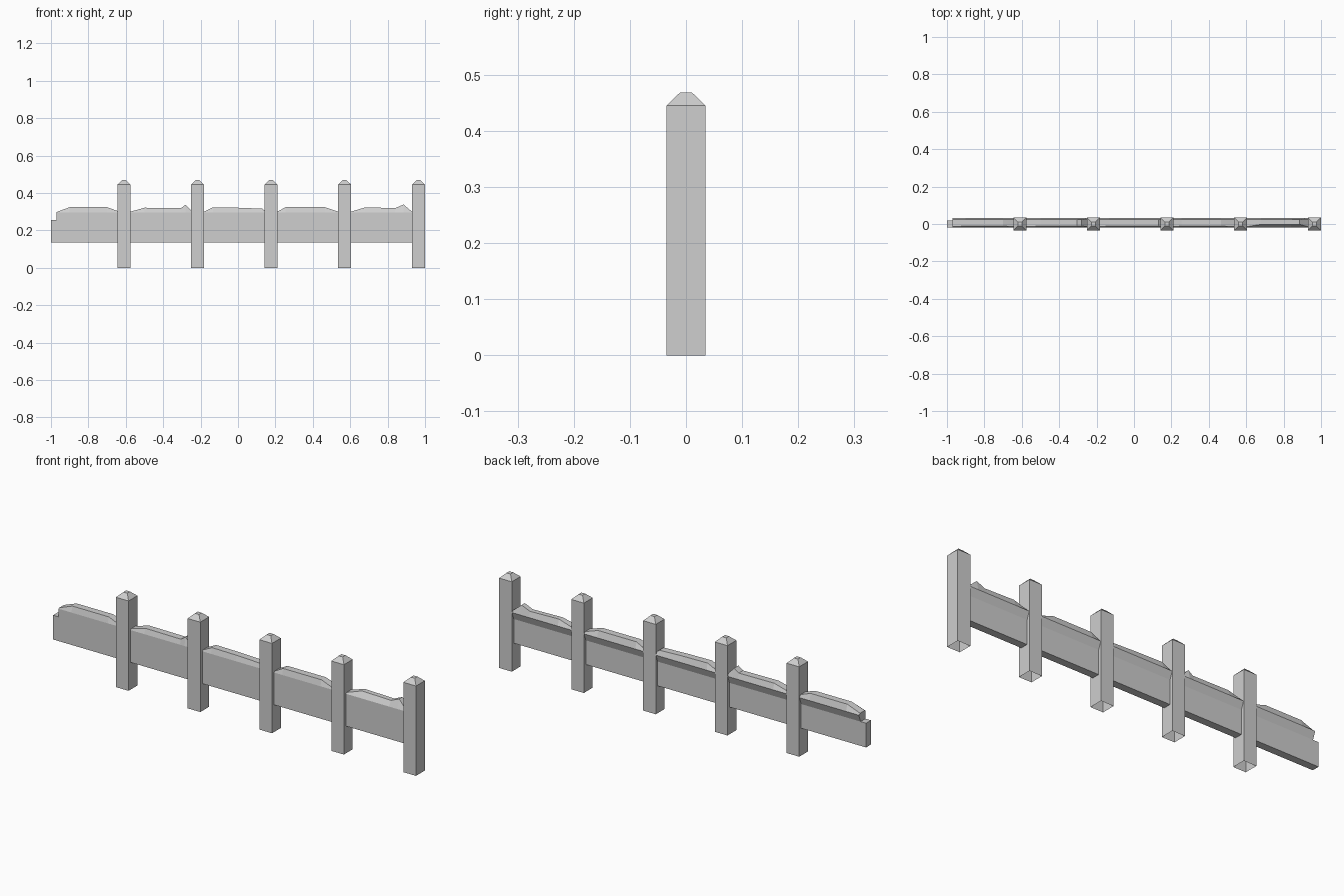
import bpy
import bmesh

cube = bpy.data.objects.get("Cube")
if cube:
    bpy.data.objects.remove(cube)

grey = bpy.data.materials.new("plain grey")
grey.use_nodes = True
grey.diffuse_color = (0.62, 0.62, 0.62, 1)
grey.node_tree.nodes["Principled BSDF"].inputs["Base Color"].default_value = grey.diffuse_color


def loft(name, rings, cap_start=True, cap_end=True):
    """Join equal-sized rings of points into a flat-shaded skin."""
    bm = bmesh.new()
    loops = [[bm.verts.new(p) for p in ring] for ring in rings]
    n = len(loops[0])
    for a, b in zip(loops, loops[1:]):
        for i in range(n):
            j = (i + 1) % n
            bm.faces.new((a[i], a[j], b[j], b[i]))
    if cap_start:
        bm.faces.new(loops[0][::-1])
    if cap_end:
        bm.faces.new(loops[-1])
    bmesh.ops.recalc_face_normals(bm, faces=bm.faces)
    mesh = bpy.data.meshes.new(name)
    bm.to_mesh(mesh)
    bm.free()
    mesh.materials.append(grey)
    obj = bpy.data.objects.new(name, mesh)
    bpy.context.collection.objects.link(obj)


def square(x, half, z):
    return [(x - half, -half, z), (x + half, -half, z),
            (x + half, half, z), (x - half, half, z)]


# Posts: hollow underneath, with blunt pyramid tops
posts = [-0.61, -0.217, 0.176, 0.57, 0.965]
half = 0.0345
for i, x in enumerate(posts):
    loft(f"post_{i + 1}", [square(x, half, 0), square(x, half, 0.445),
                           square(x, 0.011, 0.468)], cap_start=False)

# Long rail through all the posts
depth, low, high = 0.019, 0.135, 0.255
rail = [(-depth, low), (depth, low), (depth, high), (-depth, high)]
loft("rail", [[(x, y, z) for y, z in rail] for x in (-1, 0.965)])


# Cap on the rail: flush in front, flaring out at the back
def cap_section(x, crest, front):
    shape = [(-depth, high), (-depth, 0.295), (front, crest),
             (0.023, crest), (0.033, 0.292), (depth, high)]
    return [(x, y, z) for y, z in shape]


# Crest line of each bay between posts: x and height
crests = [
    [(-0.97, 0.298), (-0.9, 0.324), (-0.7, 0.324), (-0.64, 0.302)],
    [(-0.575, 0.3), (-0.5, 0.321), (-0.305, 0.319), (-0.28, 0.337), (-0.245, 0.3)],
    [(-0.182, 0.3), (-0.135, 0.323), (0.0, 0.321), (0.13, 0.316), (0.15, 0.3)],
    [(0.21, 0.3), (0.255, 0.324), (0.465, 0.324), (0.535, 0.3)],
    [(0.605, 0.3), (0.68, 0.323), (0.84, 0.319), (0.885, 0.338), (0.93, 0.3)],
]
for i, line in enumerate(crests):
    front = -0.002 if i == 4 else -0.011
    rings = [cap_section(x, z, front if z > 0.31 else -0.014) for x, z in line]
    # Run the ends into the neighbouring posts
    if i > 0:
        rings.insert(0, cap_section(posts[i - 1], 0.298, -0.014))
    rings.append(cap_section(posts[i], 0.298, -0.014))
    loft(f"rail_cap_{i + 1}", rings)
